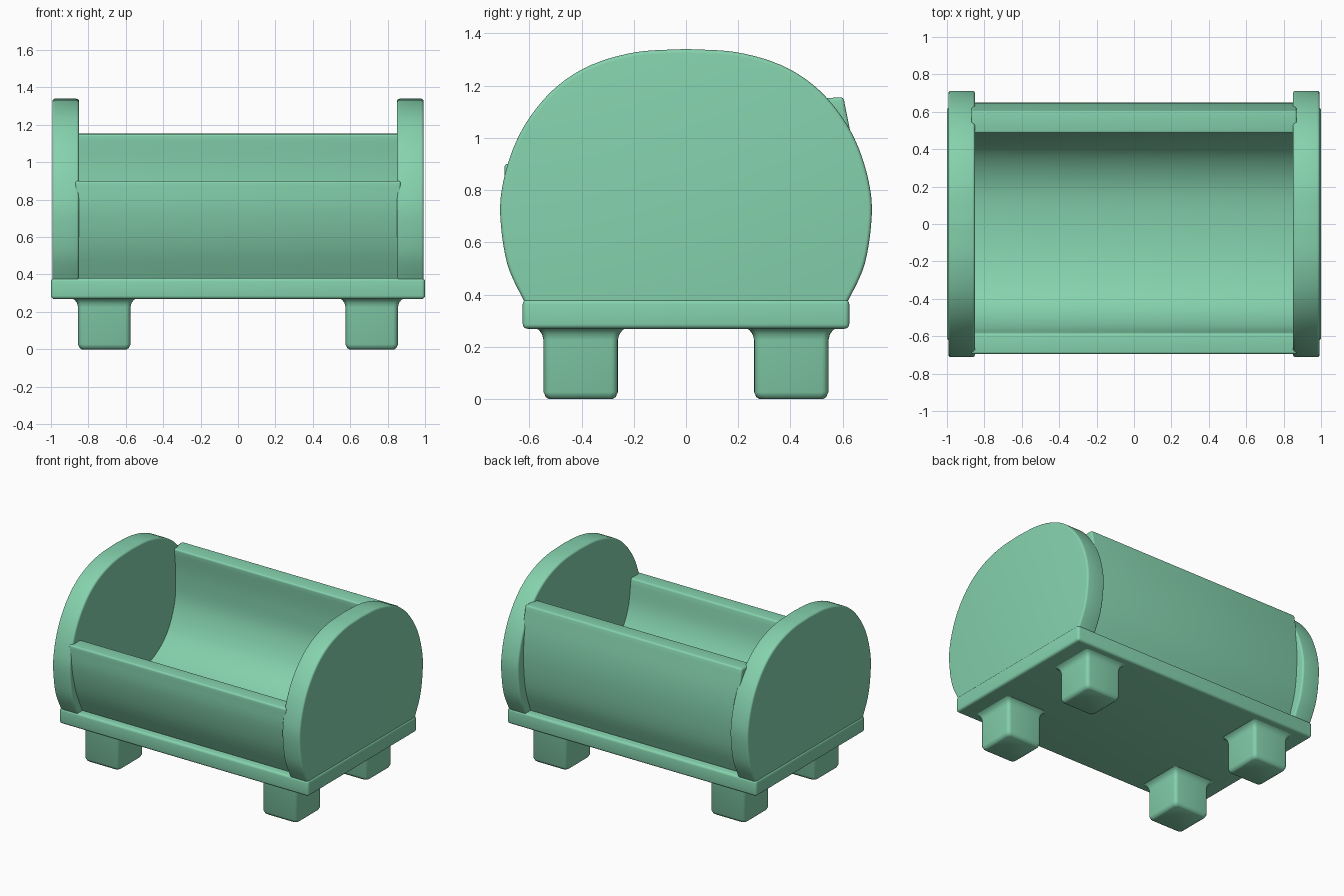
import bpy, bmesh, math
from mathutils import Vector

if "Cube" in bpy.data.objects:
    bpy.data.objects.remove(bpy.data.objects["Cube"])

green = bpy.data.materials.new("soft green")
green.diffuse_color = (0.235, 0.645, 0.42, 1)
green.use_nodes = True
green.node_tree.nodes["Principled BSDF"].inputs["Base Color"].default_value = green.diffuse_color


def smooth_path(pts, n=5):
    """Catmull-Rom curve through a few 2D points."""
    p = [Vector(q) for q in pts]
    p = [2 * p[0] - p[1]] + p + [2 * p[-1] - p[-2]]
    out = []
    for i in range(1, len(p) - 2):
        a, b, c, d = p[i - 1:i + 3]
        for k in range(n):
            t = k / n
            out.append(0.5 * (2 * b + (c - a) * t + (2 * a - 5 * b + 4 * c - d) * t * t
                              + (3 * b - a - 3 * c + d) * t ** 3))
    return out + [p[-2]]


def bevel_sharp(bm, width, segments=4):
    bm.normal_update()
    edges = [e for e in bm.edges if e.calc_face_angle(0) > math.radians(40)]
    bmesh.ops.bevel(bm, geom=edges, offset=width, segments=segments,
                    profile=0.5, affect='EDGES', clamp_overlap=True)


def finish(name, bm):
    bmesh.ops.recalc_face_normals(bm, faces=bm.faces)
    me = bpy.data.meshes.new(name)
    bm.to_mesh(me)
    bm.free()
    me.materials.append(green)
    ob = bpy.data.objects.new(name, me)
    bpy.context.collection.objects.link(ob)
    bpy.ops.object.select_all(action='DESELECT')
    ob.select_set(True)
    bpy.context.view_layer.objects.active = ob
    bpy.ops.object.shade_smooth_by_angle(angle=math.radians(38))
    return ob


def extrude_x(name, profile, x0, x1, bevel):
    """Extrude a closed (y, z) profile along x."""
    bm = bmesh.new()
    face = bm.faces.new([bm.verts.new((x0, y, z)) for y, z in profile])
    res = bmesh.ops.extrude_face_region(bm, geom=[face], use_keep_orig=True)
    verts = [g for g in res["geom"] if isinstance(g, bmesh.types.BMVert)]
    bmesh.ops.translate(bm, verts=verts, vec=(x1 - x0, 0, 0))
    bmesh.ops.recalc_face_normals(bm, faces=bm.faces)
    bevel_sharp(bm, bevel)
    return finish(name, bm)


# base slab
bm = bmesh.new()
bmesh.ops.create_cube(bm, size=1)
for v in bm.verts:
    v.co = (v.co.x * 2.0, v.co.y * 1.25, 0.325 + v.co.z * 0.112)
bevel_sharp(bm, 0.018)
finish("base_slab", bm)

# round end panels
half = smooth_path([(0.585, 0.32), (0.625, 0.385), (0.685, 0.52), (0.711, 0.7),
                    (0.70, 0.83), (0.657, 0.97), (0.59, 1.09), (0.49, 1.2),
                    (0.36, 1.28), (0.19, 1.328), (0, 1.34)])
panel = [tuple(p) for p in half] + [(-p.x, p.y) for p in reversed(half[:-1])]
for side, s in (("left", -1), ("right", 1)):
    extrude_x(side + "_end_panel", panel, s * 0.85, s * 0.993, 0.035)

# curved trough: outer skin from front rim, under, to back rim, then inner skin back
outer = smooth_path([(-0.695, 0.9), (-0.69, 0.74), (-0.645, 0.55), (-0.56, 0.36)]) + \
    smooth_path([(0.56, 0.36), (0.625, 0.55), (0.648, 0.76), (0.64, 0.95), (0.603, 1.155)])
inner = smooth_path([(0.485, 1.15), (0.5, 0.95), (0.485, 0.75), (0.39, 0.56),
                     (0.22, 0.445), (0, 0.41), (-0.24, 0.43), (-0.43, 0.51),
                     (-0.545, 0.68), (-0.585, 0.9)])
extrude_x("curved_trough", outer + inner, -0.87, 0.87, 0.012)


# square feet with rounded corners, flaring into the base
def ring(bm, cx, cy, hx, hy, r, z):
    vs = []
    for q, (sx, sy) in enumerate(((1, 1), (-1, 1), (-1, -1), (1, -1))):
        for k in range(5):
            a = math.radians(90 * q + 22.5 * k)
            vs.append(bm.verts.new((cx + sx * (hx - r) + r * math.cos(a),
                                    cy + sy * (hy - r) + r * math.sin(a), z)))
    return vs


for sx, xn in ((-1, "left"), (1, "right")):
    for sy, yn in ((-1, "front"), (1, "back")):
        bm = bmesh.new()
        rings = [ring(bm, sx * 0.715, sy * 0.403, 0.14 + d, 0.142 + d, 0.025, z)
                 for d, z in ((-0.02, 0.003), (-0.008, 0.008), (0, 0.026), (0, 0.225),
                              (0.006, 0.248), (0.018, 0.264), (0.034, 0.274))]
        for a, b in zip(rings, rings[1:]):
            for i in range(len(a)):
                j = (i + 1) % len(a)
                bm.faces.new((a[i], a[j], b[j], b[i]))
        bm.faces.new(rings[0])
        bm.faces.new(rings[-1])
        for v in rings[0]:
            v.co.z = 0
        finish(f"{yn}_{xn}_foot", bm)
